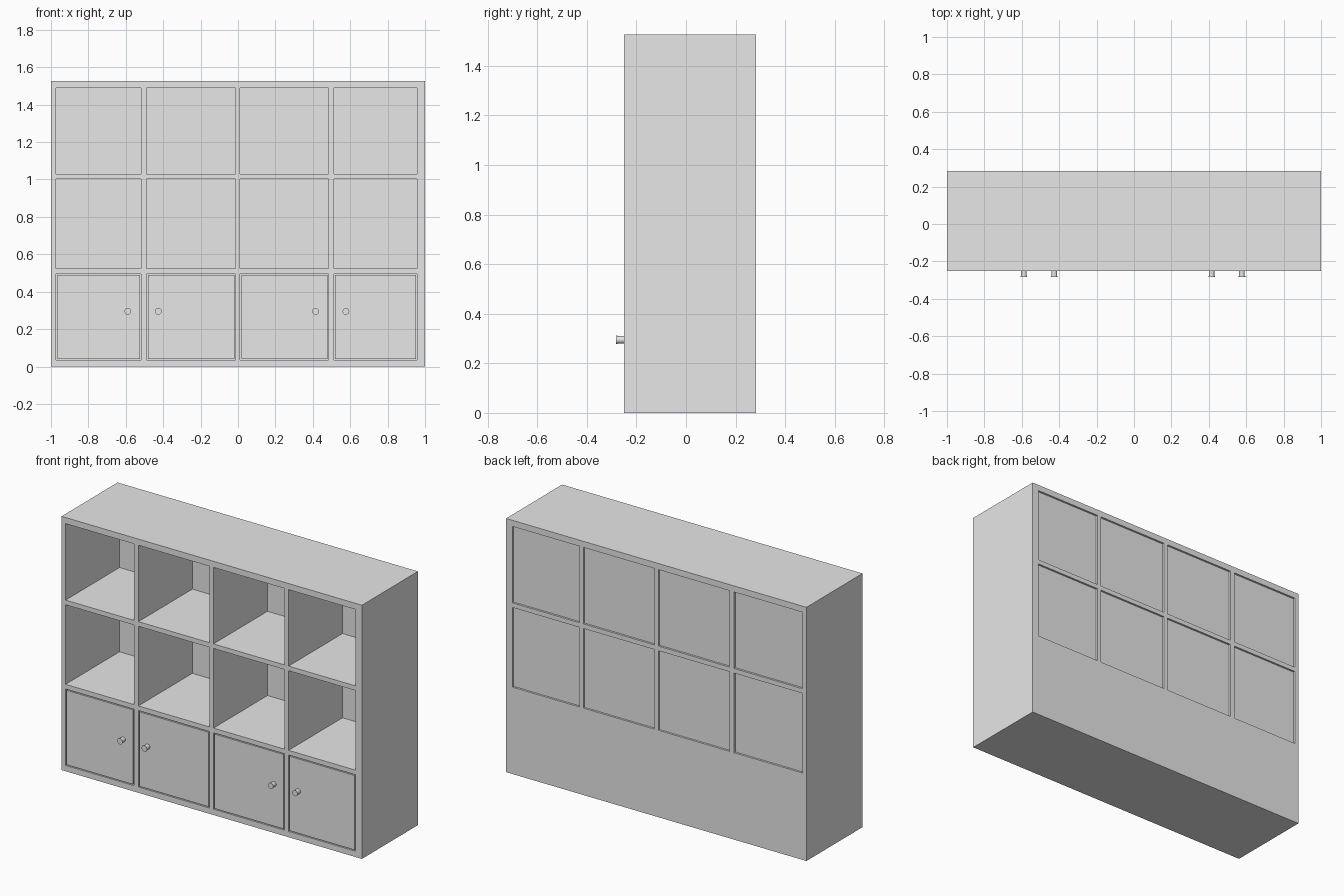
import bpy
import bmesh
from math import pi
from mathutils import Matrix, Vector

if "Cube" in bpy.data.objects:
    bpy.data.objects.remove(bpy.data.objects["Cube"], do_unlink=True)

# One plain grey finish
grey = bpy.data.materials.new("light_grey")
grey.use_nodes = True
colour = (0.8, 0.8, 0.8, 1)
grey.diffuse_color = colour
grey.node_tree.nodes["Principled BSDF"].inputs["Base Color"].default_value = colour

FRONT, BACK, HEIGHT = -0.25, 0.283, 1.527
COLUMNS = [(-0.973, -0.518), (-0.488, -0.014), (0.012, 0.485), (0.512, 0.958)]
OPEN_ROWS = [(0.523, 1.002), (1.03, 1.49)]
DOOR_ROW = (0.035, 0.495)


def add_box(bm, xs, ys, zs):
    lo, hi = Vector((xs[0], ys[0], zs[0])), Vector((xs[1], ys[1], zs[1]))
    matrix = Matrix.Translation((lo + hi) / 2) @ Matrix.Diagonal((*(hi - lo), 1))
    bmesh.ops.create_cube(bm, size=1, matrix=matrix)


def make_object(name, bm):
    mesh = bpy.data.meshes.new(name)
    bm.to_mesh(mesh)
    bm.free()
    mesh.materials.append(grey)
    obj = bpy.data.objects.new(name, mesh)
    bpy.context.collection.objects.link(obj)
    return obj


def box(name, xs, ys, zs):
    bm = bmesh.new()
    add_box(bm, xs, ys, zs)
    return make_object(name, bm)


# Cabinet carcass: open cells run right through, door cells keep a solid back
cabinet = box("cabinet_frame", (-1, 1), (FRONT, BACK), (0, HEIGHT))
bm = bmesh.new()
for xs in COLUMNS:
    for zs in OPEN_ROWS:
        add_box(bm, xs, (FRONT - 0.1, BACK + 0.1), zs)
    add_box(bm, xs, (FRONT - 0.1, BACK - 0.02), DOOR_ROW)
cutter = make_object("cell_cutter", bm)
cutter.hide_render = True

cut = cabinet.modifiers.new("cells", "BOOLEAN")
cut.operation = "DIFFERENCE"
cut.solver = "EXACT"
cut.object = cutter
bpy.context.view_layer.update()
carved = bpy.data.meshes.new_from_object(
    cabinet.evaluated_get(bpy.context.evaluated_depsgraph_get()))
cabinet.modifiers.clear()
cabinet.data = carved
bpy.data.objects.remove(cutter, do_unlink=True)

# Thin back panels, set slightly in from the rear face
for row, zs in enumerate(OPEN_ROWS):
    for col, xs in enumerate(COLUMNS):
        box(f"back_panel_{row + 1}_{col + 1}", xs, (BACK - 0.02, BACK - 0.012), zs)

# Doors with a narrow gap all round
GAP = 0.006
for col, (left, right) in enumerate(COLUMNS):
    box(f"door_{col + 1}", (left + GAP, right - GAP), (FRONT, FRONT + 0.02),
        (DOOR_ROW[0] + GAP, DOOR_ROW[1] - GAP))

# Round knobs: a stem with a slightly wider cap
for i, x in enumerate((-0.589, -0.426, 0.415, 0.577)):
    bm = bmesh.new()
    for radius, y0, y1 in ((0.015, FRONT + 0.005, -0.277), (0.018, -0.277, -0.283)):
        bmesh.ops.create_cone(
            bm, cap_ends=True, segments=24, radius1=radius, radius2=radius,
            depth=y0 - y1,
            matrix=Matrix.Translation((x, (y0 + y1) / 2, 0.295)) @ Matrix.Rotation(pi / 2, 4, "X"))
    knob = make_object(f"knob_{i + 1}", bm)
    bpy.ops.object.select_all(action="DESELECT")
    knob.select_set(True)
    bpy.context.view_layer.objects.active = knob
    bpy.ops.object.shade_smooth_by_angle()
